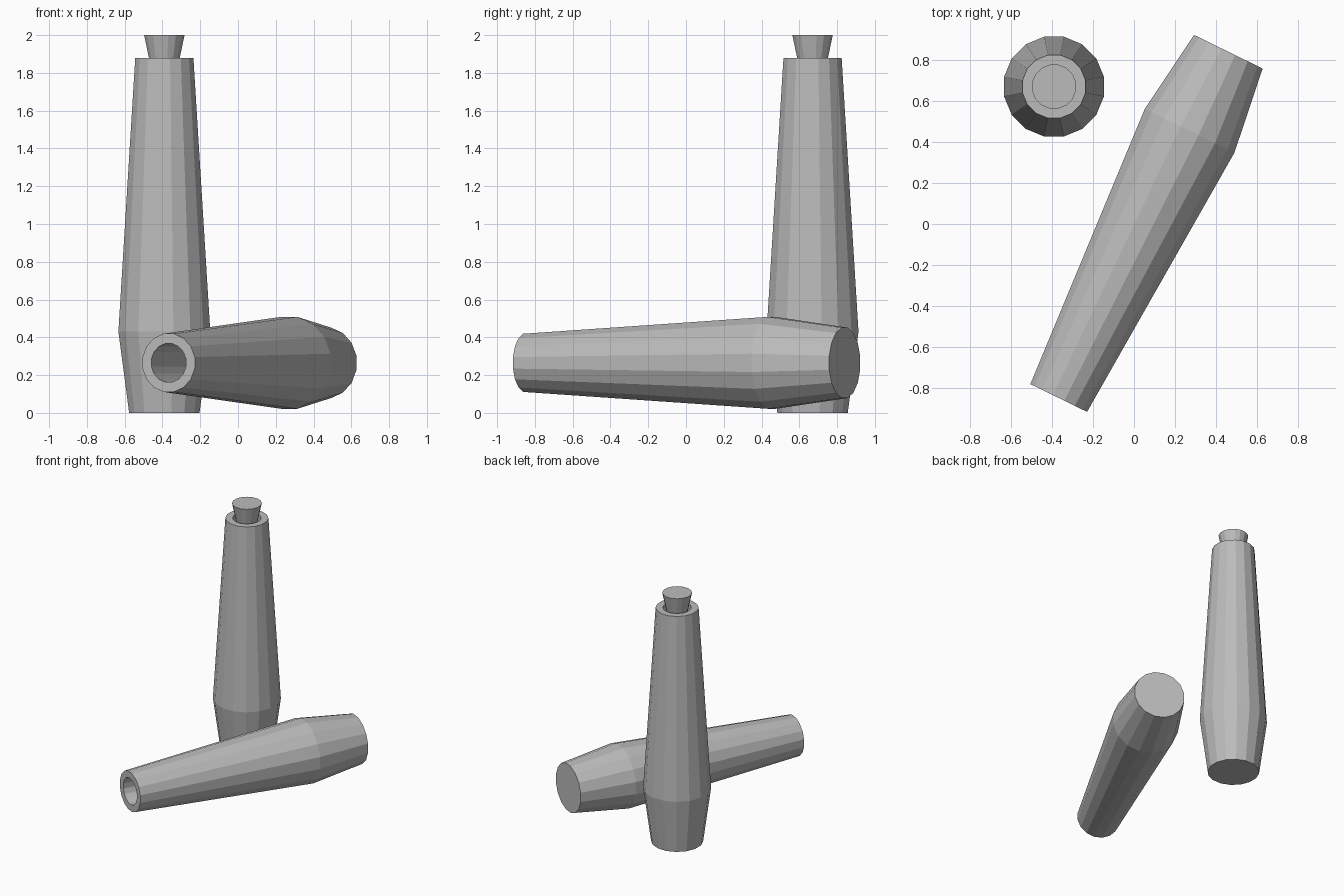
import bpy
import bmesh
import math
from mathutils import Matrix, Vector

if "Cube" in bpy.data.objects:
    bpy.data.objects.remove(bpy.data.objects["Cube"])

SIDES = 16

grey = bpy.data.materials.new("plain grey")
grey.diffuse_color = (0.5, 0.5, 0.5, 1)
grey.use_nodes = True
grey.node_tree.nodes["Principled BSDF"].inputs["Base Color"].default_value = grey.diffuse_color


def lathe(name, profile, matrix):
    """Turn a (radius, height) profile around z, capping both ends."""
    bm = bmesh.new()
    rings = []
    for r, z in profile:
        ring = []
        for i in range(SIDES):
            a = math.tau * (i + 0.5) / SIDES
            ring.append(bm.verts.new((r * math.cos(a), r * math.sin(a), z)))
        rings.append(ring)
    for low, high in zip(rings, rings[1:]):
        for i in range(SIDES):
            j = (i + 1) % SIDES
            bm.faces.new((low[i], low[j], high[j], high[i]))
    bm.faces.new(rings[0][::-1])
    bm.faces.new(rings[-1])
    bmesh.ops.recalc_face_normals(bm, faces=bm.faces)
    mesh = bpy.data.meshes.new(name)
    bm.to_mesh(mesh)
    bm.free()
    mesh.materials.append(grey)
    obj = bpy.data.objects.new(name, mesh)
    obj.matrix_world = matrix
    bpy.context.collection.objects.link(obj)
    return obj


# Hollow tapered vessel: base, widest shoulder, rim, bore and bore floor
vessel = [(0.19, 0), (0.248, 0.43), (0.157, 1.88), (0.104, 1.88), (0.104, 0.9)]
# Tapered plug that sits loosely in the mouth
plug = [(0.06, 1.77), (0.109, 2.0)]

# Upright vessel with its stopper
upright = Matrix.Translation((-0.39, 0.67, 0))
lathe("standing_vessel", vessel, upright)
lathe("stopper", plug, upright)

# Open vessel lying on its side, mouth towards the front left
base = Vector((0.46, 0.84, 0.265))
mouth = Vector((-0.367, -0.848, 0.265))
turn = (mouth - base).to_track_quat('Z', 'Y').to_matrix().to_4x4()
lathe("lying_vessel", vessel, Matrix.Translation(base) @ turn)
